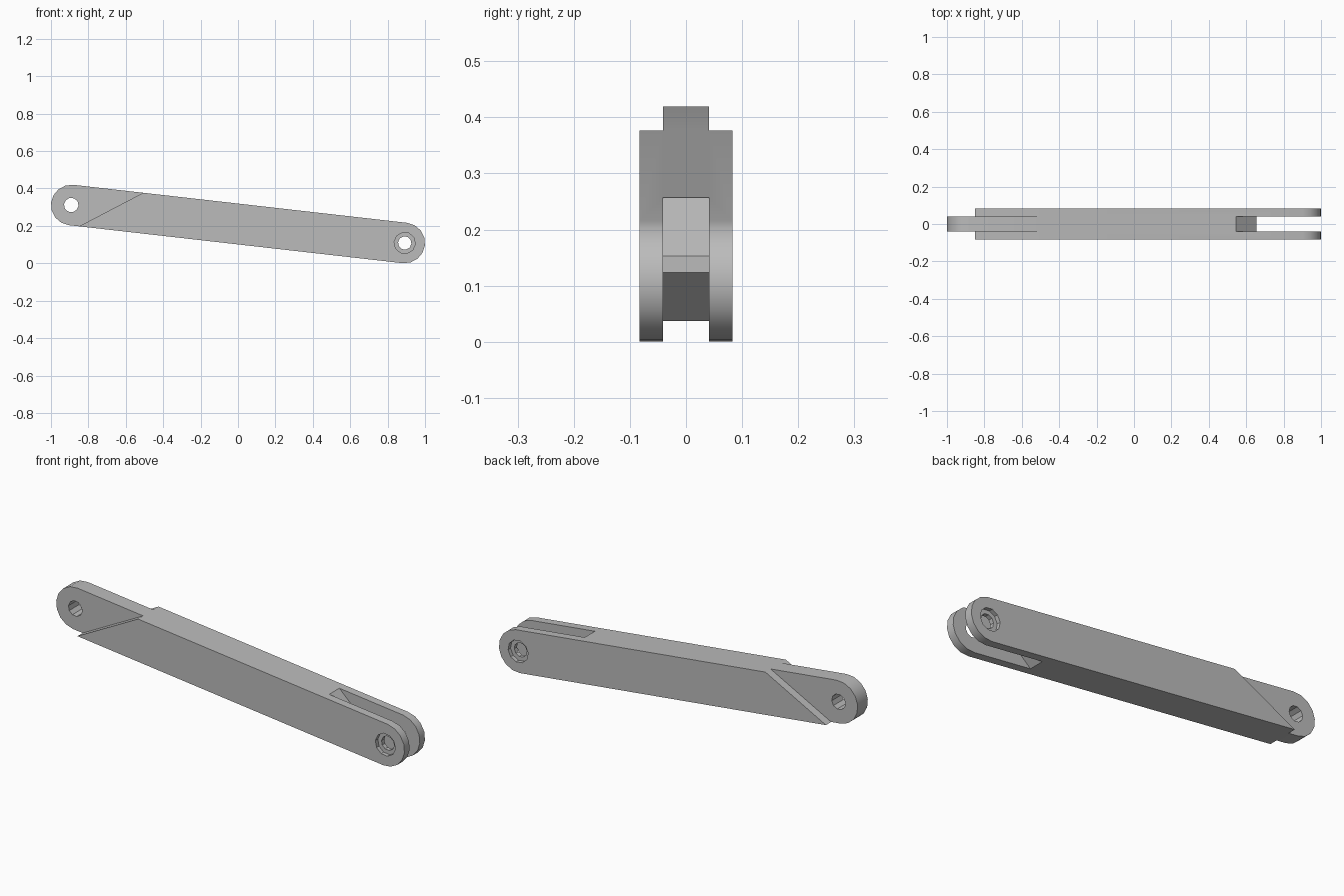
import bpy, bmesh, math
from mathutils import Vector

cube = bpy.data.objects.get("Cube")
if cube:
    bpy.data.objects.remove(cube, do_unlink=True)

RADIUS = 0.1085
HALF_WIDTH = 0.083
TONGUE = 0.041
LEFT_PIN = Vector((-0.8915, 0.3115))
RIGHT_PIN = Vector((0.8915, 0.1085))
TILT = math.atan2(RIGHT_PIN.y - LEFT_PIN.y, RIGHT_PIN.x - LEFT_PIN.x)

metal = bpy.data.materials.new("grey metal")
metal.use_nodes = True
GREY = (0.5, 0.5, 0.5, 1)
metal.diffuse_color = GREY
metal.node_tree.nodes["Principled BSDF"].inputs["Base Color"].default_value = GREY


def arc(center, radius, start, sweep, steps, closed=False):
    """Points around a centre in the x-z plane."""
    count = steps if closed else steps + 1
    return [(center.x + radius * math.cos(start + sweep * i / steps),
             center.y + radius * math.sin(start + sweep * i / steps))
            for i in range(count)]


def prism(name, outline, y0, y1):
    """Extrude an x-z outline from y0 to y1."""
    bm = bmesh.new()
    face = bm.faces.new([bm.verts.new((x, y0, z)) for x, z in outline])
    out = bmesh.ops.extrude_face_region(bm, geom=[face])
    moved = [v for v in out["geom"] if isinstance(v, bmesh.types.BMVert)]
    bmesh.ops.translate(bm, vec=(0, y1 - y0, 0), verts=moved)
    bmesh.ops.recalc_face_normals(bm, faces=bm.faces)
    mesh = bpy.data.meshes.new(name)
    bm.to_mesh(mesh)
    bm.free()
    mesh.materials.append(metal)
    obj = bpy.data.objects.new(name, mesh)
    bpy.context.collection.objects.link(obj)
    return obj


def cut(target, outline, y0, y1):
    """Remove a prism from the target."""
    cutter = prism("cutter", outline, y0, y1)
    cutter.hide_render = True
    bpy.context.view_layer.objects.active = target
    mod = target.modifiers.new("cut", "BOOLEAN")
    mod.operation = "DIFFERENCE"
    mod.solver = "EXACT"
    mod.object = cutter
    bpy.ops.object.modifier_apply(modifier=mod.name)
    bpy.data.objects.remove(cutter, do_unlink=True)


# Bar with rounded ends
outline = (arc(LEFT_PIN, RADIUS, TILT + math.pi / 2, math.pi, 8)
           + arc(RIGHT_PIN, RADIUS, TILT - math.pi / 2, math.pi, 8))
bar = prism("link_bar", outline, -HALF_WIDTH, HALF_WIDTH)

# Slanted shoulders on both sides of the tongue
shoulder = [(-0.335, 0.467), (-1.2, 0.6), (-1.2, 0.1), (-1.015, 0.111)]
cut(bar, shoulder, -0.2, -TONGUE)
cut(bar, shoulder, TONGUE, 0.2)

# Fork slot with a blunt pointed end
slot = [(0.43, 0.365), (0.655, 0.153), (0.655, 0.124),
        (0.46, -0.05), (1.2, -0.05), (1.2, 0.365)]
cut(bar, slot, -TONGUE, TONGUE)

# Pin holes, with counterbores on the fork
cut(bar, arc(LEFT_PIN, 0.039, TILT, math.tau, 10, True), -0.2, 0.2)
cut(bar, arc(RIGHT_PIN, 0.036, TILT, math.tau, 10, True), -0.2, 0.2)
for side in (-1, 1):
    cut(bar, arc(RIGHT_PIN, 0.057, TILT, math.tau, 10, True),
        side * 0.063, side * 0.2)

# Smooth round ends, sharp edges elsewhere
bpy.ops.object.select_all(action="DESELECT")
bar.select_set(True)
bpy.context.view_layer.objects.active = bar
bpy.ops.object.shade_smooth_by_angle(angle=math.radians(30))
